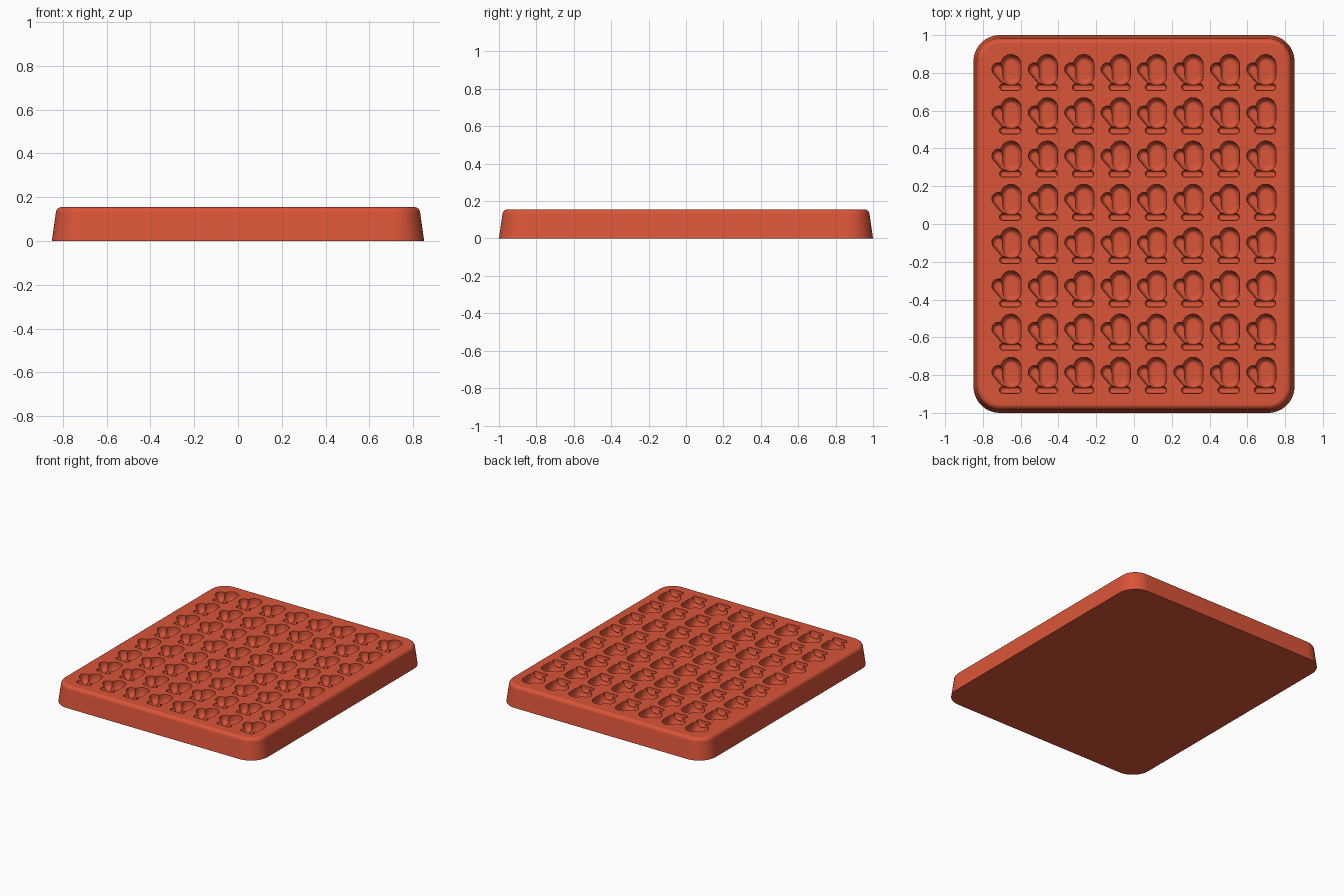
import bpy, bmesh, math
from mathutils import Vector

if "Cube" in bpy.data.objects:
    bpy.data.objects.remove(bpy.data.objects["Cube"], do_unlink=True)

HEIGHT = 0.155
PITCH_X, PITCH_Y = 0.1927, 0.229
COUNT = 8

silicone = bpy.data.materials.new("terracotta red silicone")
silicone.use_nodes = True
colour = (0.70, 0.09, 0.04, 1)
silicone.diffuse_color = colour
silicone.node_tree.nodes["Principled BSDF"].inputs["Base Color"].default_value = colour


def loft(name, rings):
    """Closed solid through rings that have equal point counts, capped at both ends."""
    bm = bmesh.new()
    loops = [[bm.verts.new(p) for p in ring] for ring in rings]
    n = len(loops[0])
    for a, b in zip(loops, loops[1:]):
        for i in range(n):
            j = (i + 1) % n
            bm.faces.new((a[i], a[j], b[j], b[i]))
    bm.faces.new(loops[0])
    bm.faces.new(loops[-1])
    bmesh.ops.recalc_face_normals(bm, faces=bm.faces)
    mesh = bpy.data.meshes.new(name)
    bm.to_mesh(mesh)
    bm.free()
    mesh.materials.append(silicone)
    obj = bpy.data.objects.new(name, mesh)
    bpy.context.collection.objects.link(obj)
    return obj


def rounded_rect(hx, hy, r, z, steps=14):
    pts = []
    for k, (sx, sy) in enumerate(((1, 1), (-1, 1), (-1, -1), (1, -1))):
        for i in range(steps + 1):
            a = math.pi / 2 * (k + i / steps)
            pts.append((sx * (hx - r) + r * math.cos(a), sy * (hy - r) + r * math.sin(a), z))
    return pts


def capsule(p, q, r, z, steps=10):
    p, q = Vector(p), Vector(q)
    start = math.atan2(q.y - p.y, q.x - p.x) - math.pi / 2
    pts = []
    for end, turn in ((q, 0), (p, math.pi)):
        for i in range(steps + 1):
            a = start + turn + math.pi * i / steps
            pts.append((end.x + r * math.cos(a), end.y + r * math.sin(a), z))
    return pts


def pocket(name, p, q, r, depth, floor):
    """Round-bottomed capsule cutter; floor is the flat share of the radius."""
    rings = [capsule(p, q, r, HEIGHT + 0.02), capsule(p, q, r, HEIGHT - 0.2 * depth)]
    for i in range(1, 6):
        a = math.pi / 2 * i / 5
        rings.append(capsule(p, q, r * (floor + (1 - floor) * math.cos(a)),
                             HEIGHT - depth * (0.2 + 0.8 * math.sin(a))))
    return loft(name, rings)


def boolean(obj, other, operation):
    mod = obj.modifiers.new(operation.lower(), 'BOOLEAN')
    mod.object, mod.operation, mod.solver = other, operation, 'EXACT'
    apply_modifier(obj, mod)
    bpy.data.objects.remove(other, do_unlink=True)


def apply_modifier(obj, mod):
    bpy.ops.object.select_all(action='DESELECT')
    obj.select_set(True)
    bpy.context.view_layer.objects.active = obj
    bpy.ops.object.modifier_apply(modifier=mod.name)


# Tray: tapered sides and a rounded top rim
draft, fillet, shoulder = 0.018, 0.028, HEIGHT - 0.028
sections = [(0, 0), (shoulder, draft)]
for i in range(1, 7):
    a = math.pi / 2 * i / 6
    sections.append((shoulder + fillet * math.sin(a), draft + fillet * (1 - math.cos(a))))
tray = loft("mould_tray", [rounded_rect(0.85 - d, 1 - d, 0.14 - d, z) for z, d in sections])

# Mitten pocket: hand, thumb and cuff, placed in the first cell of the grid
cx, cy = -PITCH_X * (COUNT - 1) / 2, -PITCH_Y * (COUNT - 1) / 2


def at(x, y):
    return (cx + x, cy + y)


mitten = pocket("mitten_cutter", at(0.023, 0.042), at(0.023, -0.015), 0.054, 0.07, 0.45)
boolean(mitten, pocket("thumb_cutter", at(-0.044, 0.018), at(-0.008, -0.024), 0.034, 0.055, 0.35), 'UNION')
boolean(mitten, pocket("cuff_cutter", at(-0.019, -0.077), at(0.058, -0.077), 0.018, 0.04, 0.3), 'UNION')

# Repeat the pocket over the grid and sink it into the tray
for axis, pitch in ((0, PITCH_X), (1, PITCH_Y)):
    mod = mitten.modifiers.new("grid", 'ARRAY')
    mod.count = COUNT
    mod.use_relative_offset = False
    mod.use_constant_offset = True
    offset = [0, 0, 0]
    offset[axis] = pitch
    mod.constant_offset_displace = offset
    apply_modifier(mitten, mod)
mitten.hide_render = True
boolean(tray, mitten, 'DIFFERENCE')

# Smooth shading with crisp pocket edges and a flat top
bpy.ops.object.shade_smooth_by_angle(angle=math.radians(35))
weighted = tray.modifiers.new("flat_top_normals", 'WEIGHTED_NORMAL')
weighted.keep_sharp = True
